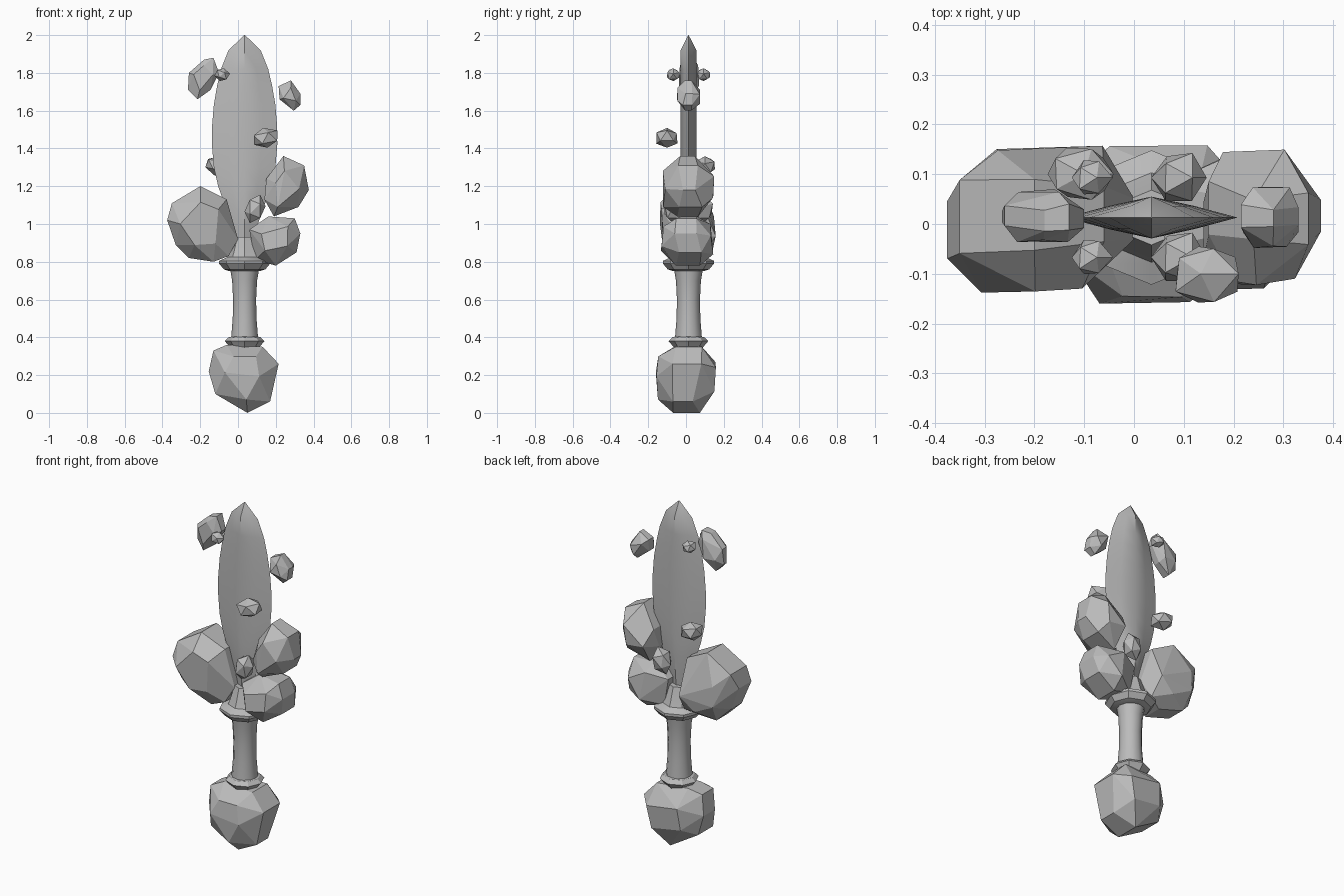
import bpy, bmesh, math, random
from mathutils import Vector, Euler

if "Cube" in bpy.data.objects:
    bpy.data.objects.remove(bpy.data.objects["Cube"])

stone = bpy.data.materials.new("stone grey")
stone.use_nodes = True
stone.diffuse_color = (0.5, 0.5, 0.5, 1)
stone.node_tree.nodes["Principled BSDF"].inputs["Base Color"].default_value = (0.5, 0.5, 0.5, 1)

AXIS_X, AXIS_Y = 0.035, 0.013


def finish(name, bm, smooth_angle=None):
    bmesh.ops.recalc_face_normals(bm, faces=bm.faces)
    mesh = bpy.data.meshes.new(name)
    bm.to_mesh(mesh)
    bm.free()
    obj = bpy.data.objects.new(name, mesh)
    bpy.context.collection.objects.link(obj)
    mesh.materials.append(stone)
    if smooth_angle:
        bpy.ops.object.select_all(action='DESELECT')
        obj.select_set(True)
        bpy.context.view_layer.objects.active = obj
        bpy.ops.object.shade_smooth_by_angle(angle=math.radians(smooth_angle))
    return obj


def loft(name, rings, smooth_angle):
    """Skin a stack of equal-length point rings and cap both ends."""
    bm = bmesh.new()
    rows = [[bm.verts.new(p) for p in ring] for ring in rings]
    n = len(rows[0])
    for low, high in zip(rows, rows[1:]):
        for i in range(n):
            j = (i + 1) % n
            bm.faces.new((low[i], low[j], high[j], high[i]))
    bm.faces.new(rows[0])
    bm.faces.new(rows[-1])
    return finish(name, bm, smooth_angle)


def lathe(name, profile, sides, smooth_angle):
    angles = [math.tau * i / sides for i in range(sides)]
    loft(name, [[(AXIS_X + r * math.cos(a), AXIS_Y + r * math.sin(a), z) for a in angles]
                for r, z in profile], smooth_angle)


def hull(name, points):
    """Faceted boulder: convex hull with nearly flat facets merged."""
    bm = bmesh.new()
    for p in points:
        bm.verts.new(p)
    out = bmesh.ops.convex_hull(bm, input=bm.verts)
    loose = [v for v in bm.verts if not v.link_faces]
    bmesh.ops.delete(bm, geom=loose, context='VERTS')
    bmesh.ops.dissolve_limit(bm, angle_limit=math.radians(9), verts=bm.verts, edges=bm.edges)
    return finish(name, bm)


def boulder(name, outline, back, front, seed):
    """Boulder with a given front outline, rounded off towards front and back."""
    rng = random.Random(seed)
    n = len(outline)
    cx = sum(p[0] for p in outline) / n
    cz = sum(p[1] for p in outline) / n
    mid, half = (back + front) / 2, (back - front) / 2
    points = []
    for i, (x, z) in enumerate(outline):
        for side in (-1, 1):
            points.append((x, mid + side * half * rng.uniform(0.2, 0.55), z))
            if i % 2 == (side > 0):
                s = rng.uniform(0.5, 0.68)
                depth = mid + side * half * rng.uniform(0.85, 1)
                points.append((cx + (x - cx) * s, depth, cz + (z - cz) * s))
    hull(name, points)


def chip(name, centre, size, tilt, seed):
    """Small tilted stone chip from a jittered icosahedron."""
    rng = random.Random(seed)
    bm = bmesh.new()
    bmesh.ops.create_icosphere(bm, subdivisions=1, radius=1)
    turn = Euler((0, tilt, 0))
    points = []
    for v in bm.verts:
        p = Vector(a * b for a, b in zip(v.co, size)) * rng.uniform(0.92, 1.1)
        p.rotate(turn)
        points.append(p + Vector(centre))
    bm.free()
    hull(name, points)


# Blade: lens-shaped cross-section swept through a leaf outline
leaf = [(0.05, 0.9), (0.07, 1), (0.105, 1.1), (0.14, 1.2), (0.163, 1.3), (0.173, 1.42),
        (0.172, 1.52), (0.163, 1.63), (0.146, 1.73), (0.125, 1.82), (0.085, 1.92), (0.002, 2)]
lens = [(-1, 0), (-0.5, 0.55), (0, 1), (0.5, 0.55), (1, 0), (0.5, -0.55), (0, -1), (-0.5, -0.55)]
loft("blade", [[(AXIS_X + w * u, AXIS_Y + min(0.042, w * 0.5) * v, z) for u, v in lens]
               for w, z in leaf], 35)

# Hilt: turned grip, flanged guard with blade socket, and lower ring
lathe("grip", [(0.075, 0.35), (0.071, 0.4), (0.063, 0.5), (0.061, 0.6), (0.066, 0.7), (0.08, 0.78)], 12, 40)
lathe("guard", [(0.08, 0.75), (0.11, 0.76), (0.135, 0.79), (0.135, 0.805), (0.09, 0.825),
                (0.08, 0.85), (0.055, 0.93)], 8, 20)
lathe("lower_ring", [(0.06, 0.32), (0.075, 0.345), (0.105, 0.38), (0.085, 0.4), (0.065, 0.405)], 8, 20)

# Large boulders: pommel and the cluster around the guard
boulder("pommel_boulder", [(-0.06, 0.36), (-0.13, 0.33), (-0.155, 0.22), (-0.12, 0.1), (0.05, 0),
                           (0.17, 0.06), (0.19, 0.18), (0.215, 0.26), (0.13, 0.35)], 0.16, -0.16, 3)
boulder("right_boulder", [(-0.2, 1.2), (-0.35, 1.11), (-0.375, 1.02), (-0.33, 0.89), (-0.26, 0.82),
                          (-0.13, 0.8), (-0.05, 0.83), (0, 0.92), (-0.06, 1.13)], 0.16, -0.14, 5)
boulder("upper_left_boulder", [(0.24, 1.36), (0.35, 1.31), (0.375, 1.18), (0.32, 1.09),
                               (0.19, 1.04), (0.14, 1.13), (0.15, 1.24)], 0.16, -0.13, 7)
boulder("lower_left_boulder", [(0.06, 0.97), (0.16, 1.04), (0.3, 1.03), (0.33, 0.95),
                               (0.31, 0.85), (0.2, 0.78), (0.09, 0.81)], 0.15, -0.14, 9)

# Floating stones beside the blade
boulder("upper_right_stone", [(-0.18, 1.87), (-0.13, 1.88), (-0.1, 1.8), (-0.145, 1.71),
                              (-0.215, 1.66), (-0.265, 1.71), (-0.26, 1.8)], 0.07, -0.04, 2)
boulder("upper_left_stone", [(0.28, 1.76), (0.33, 1.69), (0.33, 1.63), (0.295, 1.6),
                             (0.22, 1.66), (0.215, 1.73)], 0.075, -0.05, 4)

# Small chips in front of and behind the blade
chip("front_chip", (0.145, -0.1, 1.455), (0.075, 0.064, 0.055), -0.2, 1)
chip("back_chip", (-0.11, 0.1, 1.31), (0.072, 0.058, 0.052), 0.2, 2)
for side, label in ((-1, "front"), (1, "back")):
    chip(label + "_tip_chip", (-0.085, AXIS_Y + side * 0.08, 1.79), (0.04, 0.04, 0.036), 0.3, 3)
    chip(label + "_guard_chip", (0.09, AXIS_Y + side * 0.08, 1.08), (0.055, 0.055, 0.075), 0.35, 6)
